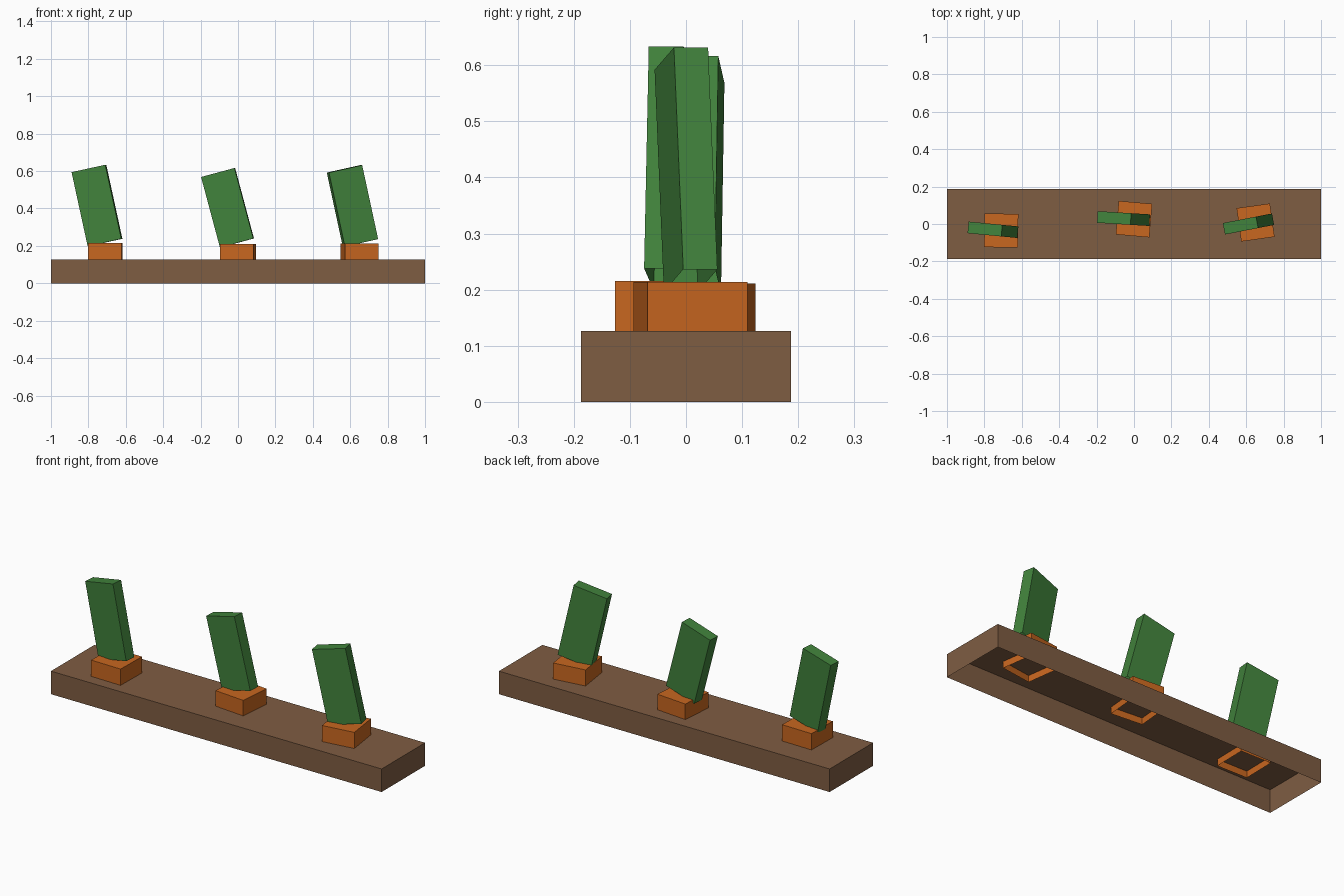
import bpy
import bmesh
from math import radians
from mathutils import Matrix

cube = bpy.data.objects.get("Cube")
if cube:
    bpy.data.objects.remove(cube, do_unlink=True)


def make_material(name, rgb):
    mat = bpy.data.materials.new(name)
    mat.use_nodes = True
    colour = (*rgb, 1.0)
    mat.diffuse_color = colour
    mat.node_tree.nodes["Principled BSDF"].inputs["Base Color"].default_value = colour
    return mat


brown = make_material("soil brown", (0.212, 0.109, 0.055))
orange = make_material("pot orange", (0.58, 0.135, 0.014))
green = make_material("leaf green", (0.053, 0.225, 0.045))


def open_box(name, size, centre, mat, turn=0.0, lean=0.0):
    """Box without its underside, leaned towards -x and then turned about z."""
    bm = bmesh.new()
    bmesh.ops.create_cube(bm, size=1.0, matrix=Matrix.Diagonal((*size, 1.0)))
    bm.normal_update()
    underside = [f for f in bm.faces if f.normal.z < -0.5]
    bmesh.ops.delete(bm, geom=underside, context='FACES')
    mesh = bpy.data.meshes.new(name)
    bm.to_mesh(mesh)
    bm.free()
    mesh.materials.append(mat)
    obj = bpy.data.objects.new(name, mesh)
    obj.location = centre
    obj.rotation_euler = (0, radians(-lean), radians(turn))
    bpy.context.collection.objects.link(obj)
    return obj


# Long hollow bed
open_box("bed", (2.0, 0.375, 0.126), (0, 0, 0.063), brown)

# Pots, reaching a little below the top of the bed: x, y, top, turn
pot_bottom = 0.09
pots = {
    "right": (-0.71, -0.035, 0.215, -1),
    "middle": (0.0, 0.026, 0.211, -5),
    "left": (0.65, 0.008, 0.214, 8),
}
for side, (x, y, top, turn) in pots.items():
    open_box(side + "_pot", (0.18, 0.18, top - pot_bottom),
             (x, y, (top + pot_bottom) / 2), orange, turn)

# Leaning slab leaves: centre, length, turn, lean
leaves = {
    "right": ((-0.754, -0.031, 0.416), 0.405, -5.5, 12.3),
    "middle": ((-0.056, 0.029, 0.404), 0.39, -3.5, 15),
    "left": ((0.612, 0.0, 0.414), 0.405, 11, 12.4),
}
for side, (centre, length, turn, lean) in leaves.items():
    open_box(side + "_leaf", (0.185, 0.062, length), centre, green, turn, lean)
